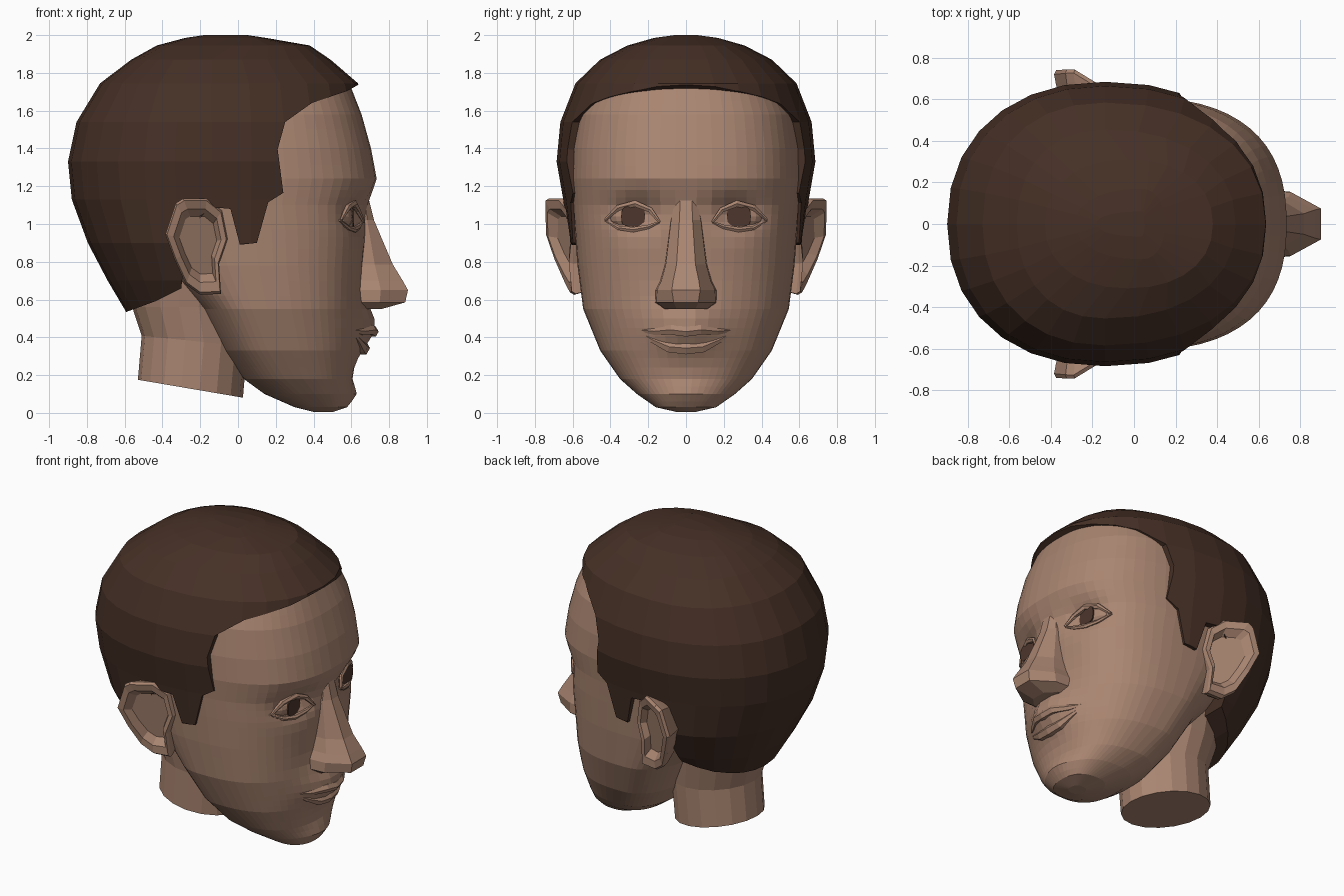
import bpy, bmesh, math
from mathutils import Vector

if "Cube" in bpy.data.objects:
    bpy.data.objects.remove(bpy.data.objects["Cube"])


def material(name, rgb):
    m = bpy.data.materials.new(name)
    m.diffuse_color = (*rgb, 1)
    m.use_nodes = True
    m.node_tree.nodes["Principled BSDF"].inputs["Base Color"].default_value = m.diffuse_color
    return m


SKIN = material("skin", (0.40, 0.235, 0.165))
HAIR = material("dark brown hair", (0.060, 0.029, 0.019))
IRIS = material("brown iris", (0.075, 0.038, 0.026))


def loft(name, rings, mat):
    """Skin closed rings of points and cap both ends."""
    bm = bmesh.new()
    vs = [[bm.verts.new(p) for p in r] for r in rings]
    n = len(vs[0])
    for a, b in zip(vs, vs[1:]):
        for i in range(n):
            bm.faces.new((a[i], a[(i + 1) % n], b[(i + 1) % n], b[i]))
    bm.faces.new(vs[0])
    bm.faces.new(vs[-1])
    bmesh.ops.recalc_face_normals(bm, faces=bm.faces)
    me = bpy.data.meshes.new(name)
    bm.to_mesh(me)
    bm.free()
    me.materials.append(mat)
    ob = bpy.data.objects.new(name, me)
    bpy.context.collection.objects.link(ob)
    return ob


def lerp_row(table, z):
    z = min(max(z, table[0][0]), table[-1][0])
    for a, b in zip(table, table[1:]):
        if z <= b[0]:
            t = (z - a[0]) / (b[0] - a[0])
            return [u + (v - u) * t for u, v in zip(a[1:], b[1:])]


def spow(v, e):
    return math.copysign(abs(v) ** e, v)


def bump(v, centre, size):
    return math.exp(-((v - centre) / size) ** 2)


# Head sections: height, front x, back x, widest x, half width
HEAD = [(0.005, .50, .40, .45, .05), (.03, .57, .30, .43, .16), (.10, .60, .14, .35, .26),
        (.18, .60, .03, .27, .35), (.33, .62, -.08, .18, .455), (.55, .64, -.2, .1, .545),
        (.78, .66, -.42, .05, .575), (.97, .68, -.6, .03, .59), (1.10, .69, -.68, 0, .60),
        (1.24, .735, -.75, 0, .61), (1.4, .705, -.8, 0, .605), (1.58, .655, -.76, 0, .58),
        (1.72, .60, -.6, 0, .52), (1.86, .42, -.45, 0, .38), (1.92, .2, -.3, 0, .2)]
P = 2.5


def relief(y, z):
    """Mouth area, chin and eye sockets."""
    return (.10 * bump(y, 0, .2) * bump(z, .46, .14) + .03 * bump(y, 0, .12) * bump(z, .10, .06)
            - .07 * bump(abs(y), .26, .13) * bump(z, 1.06, .09))


def surf(y, z):
    f, b, c, w = lerp_row(HEAD, z)
    return c + (f - c) * max(0, 1 - (abs(y) / w) ** P) ** (1 / P) + relief(y, z)


def head_ring(z, n=60):
    f, b, c, w = lerp_row(HEAD, z)
    ring = []
    for i in range(n):
        a = 2 * math.pi * (i + .5) / n
        y = w * spow(math.sin(a), 2 / P)
        k = spow(math.cos(a), 2 / P)
        x = c + (f - c) * k + relief(y, z) * min(1, k * 2) if k > 0 else c + (c - b) * k
        ring.append((x, y, z))
    return ring


heights = [.005, .03, .06, .10, .14, .18, .24, .29, .33, .37, .41, .45, .50, .55, .62, .70, .78,
           .87, .93, .97, 1.01, 1.05, 1.10, 1.14, 1.18, 1.24, 1.31, 1.4, 1.5, 1.58, 1.65, 1.72, 1.86, 1.92]
loft("head", [head_ring(z) for z in heights], SKIN)

# Neck with slanted cut
neck = []
for cx, cz, rx, ry, tilt in [(-.252, .128, .278, .265, -.17), (-.23, .38, .28, .27, -.1),
                             (-.26, .56, .30, .30, 0), (-.26, .85, .33, .36, 0)]:
    neck.append([(cx + rx * math.cos(a), ry * math.sin(a), cz + tilt * rx * math.cos(a))
                 for a in [2 * math.pi * i / 18 for i in range(18)]])
loft("neck", neck, SKIN)

# Nose: height, front x, tip half width, base half width
nose = []
for z, xf, ht, hb in [(1.14, .69, .03, .06), (1.02, .72, .035, .085), (.785, .82, .05, .115),
                      (.70, .872, .068, .14), (.65, .90, .075, .165), (.585, .885, .065, .168), (.55, .76, .05, .12)]:
    xm = .66 + (xf - .66) * .4
    nose.append([(.58, -hb, z), (xm, -hb * .93, z), (xf, -ht, z), (xf, ht, z), (xm, hb * .93, z), (.58, hb, z)])
loft("nose", nose, SKIN)


def ridge(name, path, lift=0):
    """Tapered six-sided roll lying on the face along (y, z, radius) points."""
    rings = []
    for i, (y, z, r) in enumerate(path):
        p, q = path[max(i - 1, 0)], path[min(i + 1, len(path) - 1)]
        d = Vector((q[0] - p[0], q[1] - p[1])).normalized()
        ring = []
        for k in range(6):
            a = math.pi * k / 3
            s = r * math.sin(a)
            ring.append((surf(y, z) + lift + r * math.cos(a), y - d.y * s, z + d.x * s))
        rings.append(ring)
    return loft(name, rings, SKIN)


def both_sides(half):
    return [(-y, z, r) for y, z, r in half[:0:-1]] + half


# Lips
ridge("upper_lip", both_sides([(0, .43, .03), (.08, .44, .03), (.17, .432, .022), (.26, .44, .006)]), -.01)
ridge("lower_lip", both_sides([(0, .343, .038), (.09, .35, .034), (.18, .388, .018), (.25, .43, .005)]), -.01)

# Ears: outline in side view
EAR = [(-.33, 1.11), (-.29, 1.135), (-.165, 1.135), (-.085, 1.07), (-.055, .92), (-.10, .79),
       (-.09, .63), (-.20, .625), (-.275, .68), (-.335, .81), (-.385, .945)]
EAR_HEIGHT = [(.62, .12), (.75, .5), (.92, 1), (1.14, 1.05)]


def ear_ring(side, scale, drop, flat=None):
    ring = []
    for x, z in EAR:
        x, z = -.20 + (x + .20) * scale, .90 + (z - .90) * scale
        t = min(1, max(0, (-.05 - x) / .24))
        y = .60 + .14 * t * lerp_row(EAR_HEIGHT, z)[0] - drop
        ring.append((x, side * min(flat or y, .745), z))
    return ring


for side, label in ((1, "left"), (-1, "right")):
    loft(label + "_ear", [ear_ring(side, .7, 0, .45), ear_ring(side, .96, .06), ear_ring(side, 1, .02),
                          ear_ring(side, .95, 0), ear_ring(side, .76, .01), ear_ring(side, .6, .06)], SKIN)

    # Eyeball, iris plate and lids
    ey, ez = .28 * side, 1.04
    bpy.ops.mesh.primitive_uv_sphere_add(segments=16, ring_count=10, radius=1, location=(.53, ey, ez))
    ball = bpy.context.object
    ball.name = label + "_eyeball"
    ball.scale = (.08, .13, .075)
    ball.data.materials.append(SKIN)
    loft(label + "_iris", [[(x, ey + .064 * spow(math.cos(a), .6), ez + .055 * spow(math.sin(a), .6))
                            for a in [math.pi * k / 6 for k in range(12)]] for x in (.606, .614)], IRIS)
    upper = [(.14, 1.01, .008), (.19, 1.075, .016), (.27, 1.108, .02), (.36, 1.085, .018), (.43, 1.02, .008)]
    lower = [(.14, 1.01, .006), (.20, .985, .013), (.28, .97, .016), (.36, .98, .013), (.43, 1.02, .006)]
    ridge(label + "_upper_lid", [(side * y, z, r) for y, z, r in upper], .012)
    ridge(label + "_lower_lid", [(side * y, z, r) for y, z, r in lower], .004)

# Hair volume: height, front x, back x, half width
hair = []
for z, xf, xb, w in [(.48, .5, -.56, .36), (.7, .62, -.69, .52), (.9, .68, -.795, .62), (1.13, .68, -.88, .65),
                     (1.33, .69, -.90, .685), (1.54, .68, -.855, .665), (1.745, .635, -.73, .585),
                     (1.87, .49, -.565, .455), (1.945, .38, -.43, .31), (1.985, .15, -.28, .17), (2.0, .05, -.18, .06)]:
    c = max(-.14, xb + .4)
    c = min(c, (xf + xb) / 2 + .1)
    ring = []
    for i in range(28):
        a = 2 * math.pi * i / 28
        k = spow(math.cos(a), 2 / 2.2)
        ring.append((c + k * (xf - c if k > 0 else c - xb), w * spow(math.sin(a), 2 / 2.2), z))
    hair.append(ring)
hair = loft("hair", hair, HAIR)

# Hairline: side outline that trims the hair volume
LINE = [(-1, .52), (-.59, .535), (-.44, .59), (-.30, .66), (-.27, .95), (-.15, 1.09), (-.04, 1.08),
        (.01, .89), (.10, .90), (.16, 1.115), (.24, 1.165), (.21, 1.395), (.25, 1.54), (.39, 1.64),
        (.58, 1.705), (.66, 1.75), (.7, 2.1), (-1, 2.1)]
cutter = loft("hairline_cutter", [[(x, y, z) for x, z in LINE] for y in (-1, 1)], HAIR)
cutter.hide_render = True
trim = hair.modifiers.new("hairline", 'BOOLEAN')
trim.operation = 'INTERSECT'
trim.solver = 'EXACT'
trim.object = cutter
bpy.context.view_layer.objects.active = hair
bpy.ops.object.modifier_apply(modifier=trim.name)
bpy.data.objects.remove(cutter)
